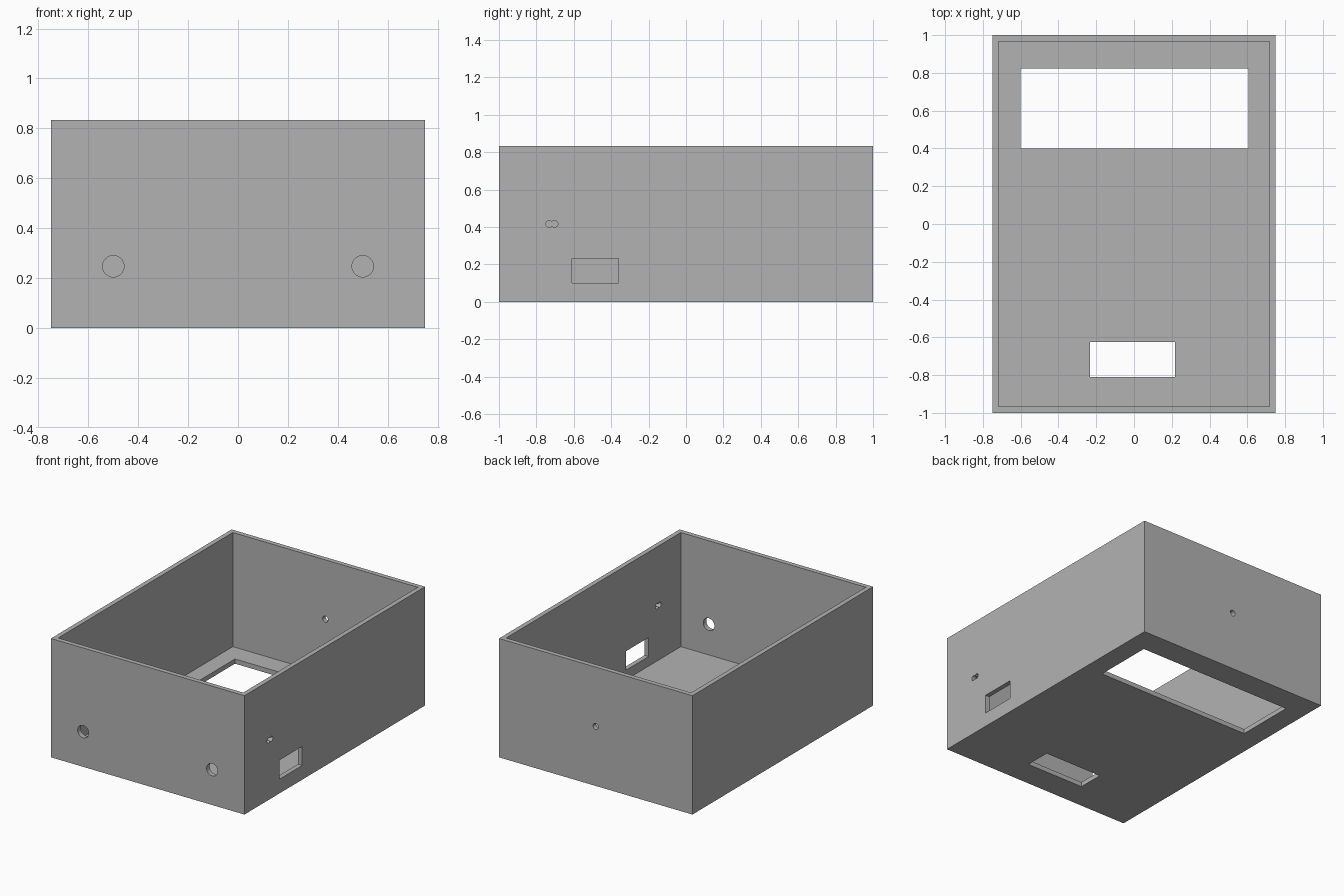
import bpy
import math

if "Cube" in bpy.data.objects:
    bpy.data.objects.remove(bpy.data.objects["Cube"])

W, D, H, T = 1.5, 2.0, 0.833, 0.033   # outer size and wall thickness

grey = bpy.data.materials.new("plain_grey")
grey.diffuse_color = (0.45, 0.45, 0.45, 1)
grey.use_nodes = True
grey.node_tree.nodes["Principled BSDF"].inputs["Base Color"].default_value = grey.diffuse_color


def box(name, x0, x1, y0, y1, z0, z1):
    bpy.ops.mesh.primitive_cube_add(
        size=1, location=((x0 + x1) / 2, (y0 + y1) / 2, (z0 + z1) / 2))
    ob = bpy.context.object
    ob.name = name
    ob.scale = (x1 - x0, y1 - y0, z1 - z0)
    bpy.ops.object.transform_apply(location=True, rotation=False, scale=True)
    ob.data.materials.append(grey)
    return ob


def drill(name, radius, location, rotation):
    bpy.ops.mesh.primitive_cylinder_add(
        vertices=32, radius=radius, depth=0.2, location=location, rotation=rotation)
    ob = bpy.context.object
    ob.name = name
    ob.data.materials.append(grey)
    return ob


def cut(target, cutter):
    mod = target.modifiers.new(cutter.name, 'BOOLEAN')
    mod.operation = 'DIFFERENCE'
    mod.solver = 'EXACT'
    mod.object = cutter
    bpy.context.view_layer.objects.active = target
    bpy.ops.object.modifier_apply(modifier=mod.name)
    bpy.data.objects.remove(cutter, do_unlink=True)


# Open-topped enclosure shell
case = box("enclosure", -W / 2, W / 2, -D / 2, D / 2, 0, H)
cut(case, box("cavity", -W / 2 + T, W / 2 - T, -D / 2 + T, D / 2 - T, T, H + 0.2))

# Floor openings: display window and small slot
cut(case, box("display_window", -0.60, 0.607, 0.40, 0.823, -0.1, 0.1))
cut(case, box("floor_slot", -0.233, 0.217, -0.81, -0.625, -0.1, 0.1))

# Right wall: port opening and a pair of merged cable holes
cut(case, box("port_opening", 0.65, 0.85, -0.61, -0.36, 0.10, 0.233))
for y in (-0.7315, -0.7025):
    cut(case, drill("cable_hole", 0.0175, (W / 2, y, 0.417), (0, math.pi / 2, 0)))

# Front wall: two round button holes
for x in (-0.5, 0.5):
    cut(case, drill("button_hole", 0.043, (x, -D / 2, 0.247), (math.pi / 2, 0, 0)))

# Back wall: small centre hole
cut(case, drill("back_hole", 0.021, (0, D / 2, 0.417), (math.pi / 2, 0, 0)))
